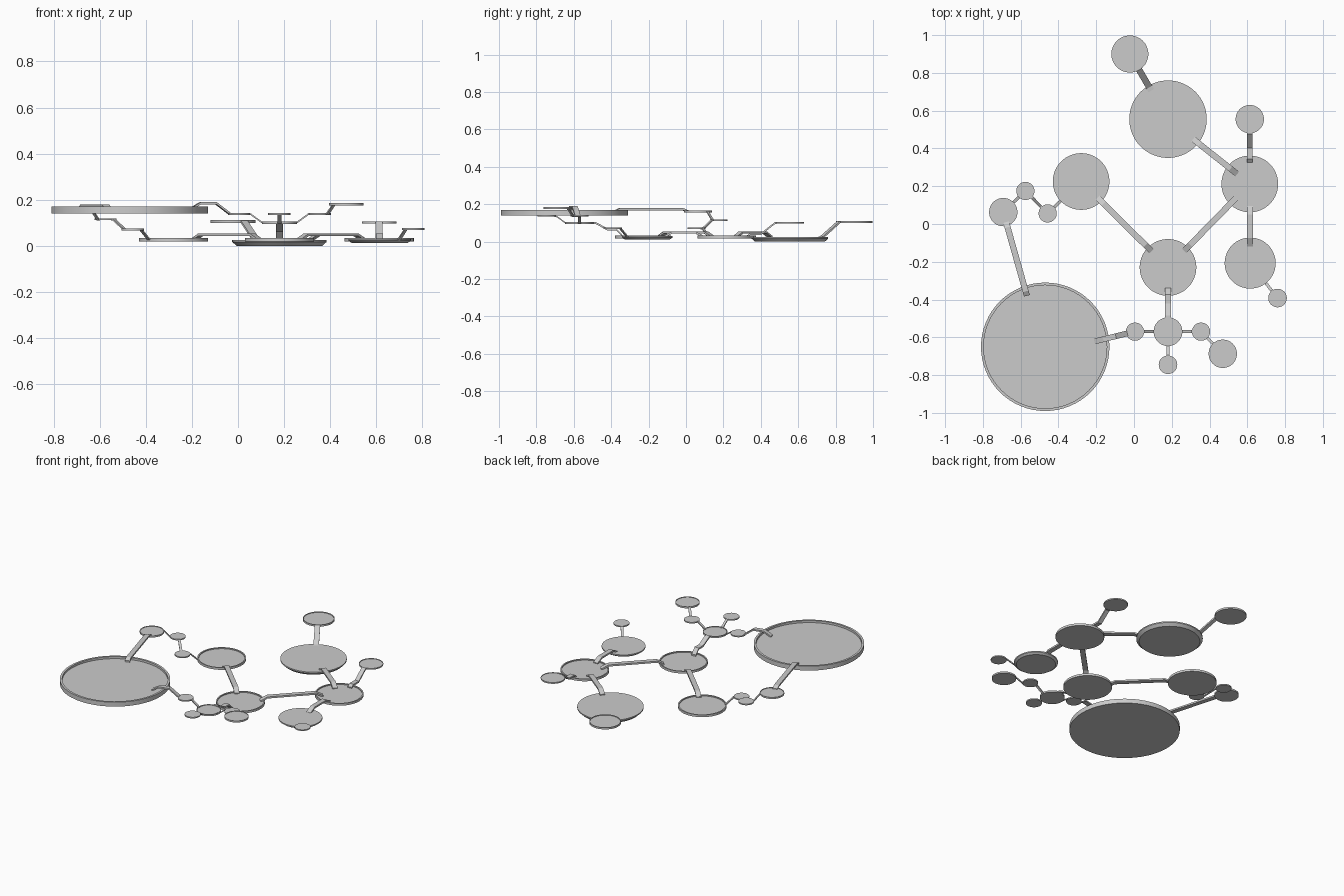
import bpy, bmesh, math
from mathutils import Vector

if "Cube" in bpy.data.objects:
    bpy.data.objects.remove(bpy.data.objects["Cube"])


def make(name, verts, faces):
    me = bpy.data.meshes.new(name)
    me.from_pydata(verts, [], faces)
    bm = bmesh.new()
    bm.from_mesh(me)
    bmesh.ops.recalc_face_normals(bm, faces=bm.faces)
    bm.to_mesh(me)
    bm.free()
    ob = bpy.data.objects.new(name, me)
    bpy.context.collection.objects.link(ob)
    return ob


def disc(name, x, y, r, z0, z1, rim=0.0, recess=0.0, taper=0.0, n=64):
    """Round platform; optional raised rim and tapered underside."""
    prof = [(r - taper, z0), (r, z1 - 0.008 if taper else z0), (r, z1)]
    if not taper:
        prof = [(r, z0), (r, z1)]
    if rim:
        prof += [(r - rim, z1), (r - rim, z1 - recess)]
    verts = [(x + pr * math.cos(math.tau * i / n), y + pr * math.sin(math.tau * i / n), z)
             for pr, z in prof for i in range(n)]
    faces = [(k * n + i, k * n + (i + 1) % n, (k + 1) * n + (i + 1) % n, (k + 1) * n + i)
             for k in range(len(prof) - 1) for i in range(n)]
    faces += [tuple(range(n)), tuple(range((len(prof) - 1) * n, len(prof) * n))]
    ob = make(name, verts, faces)
    for p in ob.data.polygons:
        p.use_smooth = len(p.vertices) == 4 and abs(p.normal.z) < 0.3
    ob.data.set_sharp_from_angle(angle=math.radians(30))


def bridge(name, p, q, profile, w=0.032, t=0.011):
    """Bent flat bar from p to q; profile = (fraction, underside z)."""
    p, q = Vector(p), Vector(q)
    side = Vector((-(q - p).y, (q - p).x)).normalized() * w / 2
    verts, faces = [], []
    for f, z in profile:
        c = p.lerp(q, f)
        for s, dz in ((-1, 0), (1, 0), (1, t), (-1, t)):
            verts.append((c.x + s * side.x, c.y + s * side.y, z + dz))
    m = len(profile)
    for k in range(m - 1):
        for i in range(4):
            j = (i + 1) % 4
            faces.append((k * 4 + i, k * 4 + j, k * 4 + 4 + j, k * 4 + 4 + i))
    faces += [(0, 1, 2, 3), tuple(4 * m - 4 + i for i in range(4))]
    make(name, verts, faces)


# Platforms: x, y, radius, bottom, top, rim, recess, taper
D = {
    "great_platform": (-0.47, -0.65, 0.34, 0.140, 0.170, 0.014, 0.014, 0),
    "centre_platform": (0.18, -0.23, 0.15, 0.018, 0.033, 0.008, 0.007, 0),
    "left_platform": (-0.28, 0.225, 0.15, 0.018, 0.033, 0.008, 0.007, 0),
    "right_platform": (0.613, 0.212, 0.15, 0.018, 0.033, 0.008, 0.007, 0),
    "rear_platform": (0.18, 0.555, 0.205, 0.0, 0.025, 0, 0, 0.018),
    "right_front_platform": (0.615, -0.207, 0.135, 0.012, 0.030, 0, 0, 0.014),
    "rear_landing": (-0.022, 0.90, 0.098, 0.099, 0.111, 0.005, 0.004, 0),
    "right_landing": (0.613, 0.555, 0.075, 0.097, 0.106, 0.004, 0.003, 0),
    "front_landing": (0.18, -0.57, 0.076, 0.095, 0.106, 0.004, 0.004, 0),
    "front_end_landing": (0.47, -0.687, 0.075, 0.174, 0.185, 0.004, 0.003, 0),
    "left_landing": (-0.692, 0.063, 0.075, 0.155, 0.166, 0.004, 0.003, 0),
    "corner_step": (0.76, -0.392, 0.049, 0.069, 0.077, 0, 0, 0),
    "inner_step": (0.005, -0.57, 0.048, 0.134, 0.142, 0, 0, 0),
    "outer_step": (0.355, -0.57, 0.048, 0.134, 0.142, 0, 0, 0),
    "front_step": (0.18, -0.745, 0.049, 0.134, 0.142, 0, 0, 0),
    "low_left_step": (-0.457, 0.056, 0.048, 0.067, 0.075, 0, 0, 0),
    "high_left_step": (-0.575, 0.175, 0.048, 0.111, 0.119, 0, 0, 0),
}
for name, v in D.items():
    disc(name, *v)


def edge(a, b, inset):
    """Point on disc a facing disc b, moved inward by inset."""
    pa, pb = Vector(D[a][:2]), Vector(D[b][:2])
    return pa + (pb - pa).normalized() * (D[a][2] - inset)


# Arched bridges between low platforms
for a, b, ia, ib in (("centre_platform", "left_platform", 0.028, 0.028),
                     ("centre_platform", "right_platform", 0.028, 0.05),
                     ("rear_platform", "right_platform", 0.035, 0.065),
                     ("right_front_platform", "right_platform", 0.048, 0.034)):
    p, q = edge(a, b, ia), edge(b, a, ib)
    f = 0.045 / (q - p).length
    bridge("bridge_" + a, p, q, [(0, 0.02), (f, 0.043), (1 - f, 0.043), (1, 0.02)])

# Stepped ramps
bridge("front_ramp", (0.18, -0.34), (0.18, -0.5),
       [(0, 0.025), (0.2, 0.06), (0.5, 0.06), (0.9, 0.095), (1, 0.095)])
bridge("right_ramp", (0.613, 0.325), (0.613, 0.485),
       [(0, 0.022), (0.12, 0.036), (0.48, 0.036), (0.95, 0.095), (1, 0.095)], 0.03)
bridge("rear_ramp", edge("rear_platform", "rear_landing", 0.03),
       edge("rear_landing", "rear_platform", 0.008), [(0, 0.014), (0.15, 0.016), (0.95, 0.099), (1, 0.099)], 0.034)

# Bridges to the great platform
bridge("great_front_bridge", (-0.21, -0.622), (-0.035, -0.579),
       [(0, 0.152), (0.27, 0.180), (0.65, 0.180), (1, 0.133)], 0.03, 0.01)
bridge("great_left_bridge", (-0.567, -0.38), (-0.677, 0.01),
       [(0, 0.155), (0.06, 0.168), (0.93, 0.168), (1, 0.156)])

# Narrow stair links
for a, b in (("front_landing", "inner_step"), ("front_landing", "outer_step"),
             ("front_landing", "front_step"), ("outer_step", "front_end_landing"),
             ("right_front_platform", "corner_step"), ("left_platform", "low_left_step"),
             ("low_left_step", "high_left_step"), ("high_left_step", "left_landing")):
    za, zb = D[a][4] - 0.009, D[b][4] - 0.009
    bridge("stair_" + b, edge(a, b, 0.008), edge(b, a, 0.006),
           [(0, za), (0.12, za), (0.88, zb), (1, zb)], 0.016, 0.008)
